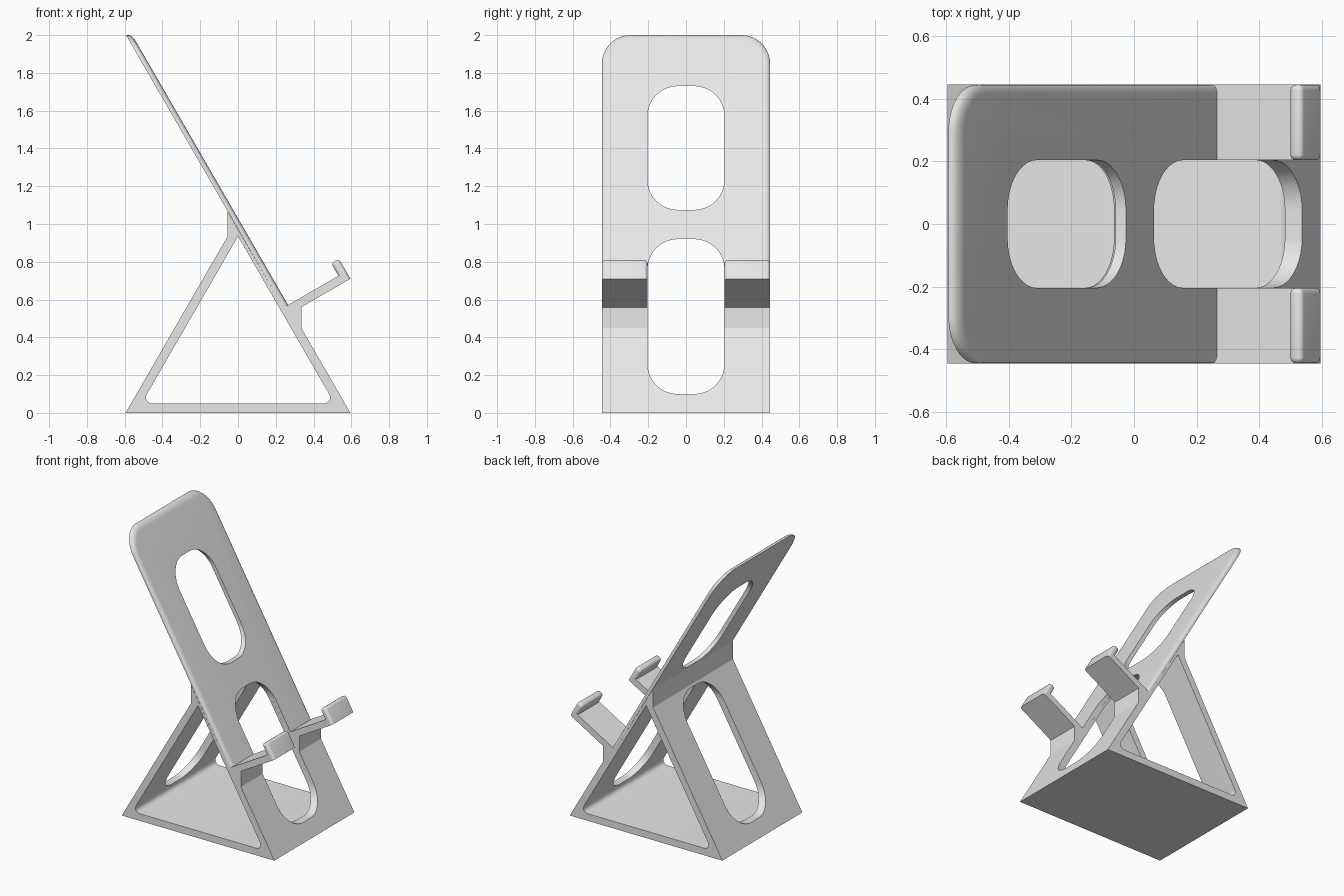
import bpy, bmesh, math
from mathutils import Vector

cube = bpy.data.objects.get("Cube")
if cube:
    bpy.data.objects.remove(cube, do_unlink=True)

HALF = 0.445      # half depth of the stand
SLOPE = math.tan(math.radians(60))
FOOT = 0.595      # half width of the base

grey = bpy.data.materials.new("light grey")
grey.use_nodes = True
grey.diffuse_color = (0.8, 0.8, 0.8, 1)
bsdf = next(n for n in grey.node_tree.nodes if n.type == 'BSDF_PRINCIPLED')
bsdf.inputs["Base Color"].default_value = (0.8, 0.8, 0.8, 1)


def rounded(corners, steps=10):
    """Polygon outline from (u, v, radius) corners."""
    out = []
    for i, (u, v, r) in enumerate(corners):
        p = Vector((u, v))
        if r == 0:
            out.append(p)
            continue
        a = (Vector(corners[i - 1][:2]) - p).normalized()
        b = (Vector(corners[(i + 1) % len(corners)][:2]) - p).normalized()
        half = a.angle(b) / 2
        centre = p + (a + b).normalized() * r / math.sin(half)
        start = p + a * r / math.tan(half) - centre
        end = p + b * r / math.tan(half) - centre
        sweep = start.angle(end)
        for k in range(steps + 1):
            t = k / steps
            out.append(centre + (start * math.sin((1 - t) * sweep)
                                 + end * math.sin(t * sweep)) / math.sin(sweep))
    return out


def loft(name, rings):
    """Closed solid through matching rings of points."""
    bm = bmesh.new()
    loops = [[bm.verts.new(p) for p in ring] for ring in rings]
    for a, b in zip(loops, loops[1:]):
        for i in range(len(a)):
            j = (i + 1) % len(a)
            bm.faces.new((a[i], a[j], b[j], b[i]))
    bm.faces.new(loops[0][::-1])
    bm.faces.new(loops[-1])
    return finish(name, bm)


def finish(name, bm):
    bmesh.ops.recalc_face_normals(bm, faces=bm.faces)
    mesh = bpy.data.meshes.new(name)
    bm.to_mesh(mesh)
    bm.free()
    mesh.materials.append(grey)
    ob = bpy.data.objects.new(name, mesh)
    bpy.context.collection.objects.link(ob)
    return ob


def prism_y(name, outline, y0, y1):
    return loft(name, [[(x, y, z) for x, z in outline] for y in (y0, y1)])


def activate(ob):
    bpy.ops.object.select_all(action='DESELECT')
    ob.select_set(True)
    bpy.context.view_layer.objects.active = ob


def cut(ob, cutters):
    activate(ob)
    for c in cutters:
        mod = ob.modifiers.new("cut", 'BOOLEAN')
        mod.operation = 'DIFFERENCE'
        mod.solver = 'EXACT'
        mod.object = c
        bpy.ops.object.modifier_apply(modifier=mod.name)


def mirror_y(ob):
    mod = ob.modifiers.new("mirror", 'MIRROR')
    mod.use_axis = (False, True, False)


# Triangular frame with the gussets at its apex and under the arms
frame = prism_y("frame", [(-FOOT, 0), (FOOT, 0), (0.335, 0.45), (0.335, 0.557),
                          (0.26, 0.565), (0.236, 0.565), (-0.055, 1.066),
                          (-0.055, 0.935)], -HALF, HALF)

# Leaning back panel with rounded top corners and a softened front edge
PANEL_FOOT, THICK, SOFT = 0.565, 0.033, 0.03


def panel_ring(depth, inset):
    w, top, r = HALF - inset, 2 - inset, 0.15 - inset
    outline = rounded([(-w, PANEL_FOOT, 0), (w, PANEL_FOOT, 0), (w, top, r), (-w, top, r)])
    return [(FOOT - z / SLOPE - depth, y, z) for y, z in outline]


rings = [panel_ring(THICK, 0)]
for k in range(7):
    a = math.pi / 2 * k / 6
    rings.append(panel_ring(0.02 * (1 - math.sin(a)), SOFT * (1 - math.cos(a))))
panel = loft("back_panel", rings)

# Cutters: triangular opening and the two rounded windows
opening = prism_y("opening_cutter", rounded([(-0.511, 0.05, 0.032), (0.511, 0.05, 0.032),
                                             (0, 0.935, 0)]), -1, 1)
windows = []
for name, low, high in (("lower_cutter", 0.10, 0.92), ("upper_cutter", 1.075, 1.73)):
    w = 0.204
    shape = rounded([(-w, low, 0.16), (w, low, 0.16), (w, high, 0.16), (-w, high, 0.16)])
    windows.append(loft(name, [[(x, y, z) for y, z in shape] for x in (-1, 1)]))
cut(frame, [opening, windows[0]])
cut(panel, windows)
for c in [opening] + windows:
    bpy.data.objects.remove(c, do_unlink=True)

# Support arms, laid out along the arm direction from the outer tip
TIP = Vector((0.595, 0, 0.71))
ALONG = Vector((math.cos(math.pi / 6), 0, 0.5))
UP = Vector((-0.5, 0, math.cos(math.pi / 6)))
INNER = 0.204
ARM = 0.045


def arm_point(u, v, y):
    return TIP + ALONG * u + UP * v + Vector((0, y, 0))


corners = [(-0.37, 0), (-0.02, 0), (-0.02, ARM), (-0.37, ARM)]
arms = loft("support_arms", [[arm_point(u, v, y) for u, v in corners]
                             for y in (INNER, HALF)])
mirror_y(arms)

# Hooks at the arm ends, rounded everywhere but underneath
bm = bmesh.new()
bmesh.ops.create_cube(bm, size=1)
for v in bm.verts:
    x, y, z = v.co
    v.co = arm_point((x - 0.5) * 0.047, (z + 0.5) * 0.122,
                     (INNER + HALF) / 2 + y * (HALF - INNER))
edges = [e for e in bm.edges if any((v.co - TIP).dot(UP) > 0.06 for v in e.verts)]
bmesh.ops.bevel(bm, geom=edges, offset=0.018, segments=5, profile=0.5, affect='EDGES')
hooks = finish("arm_hooks", bm)
mirror_y(hooks)

# Smooth the fillets and keep the edges crisp
for ob in (frame, panel, arms, hooks):
    activate(ob)
    bpy.ops.object.shade_smooth_by_angle(angle=math.radians(30))
